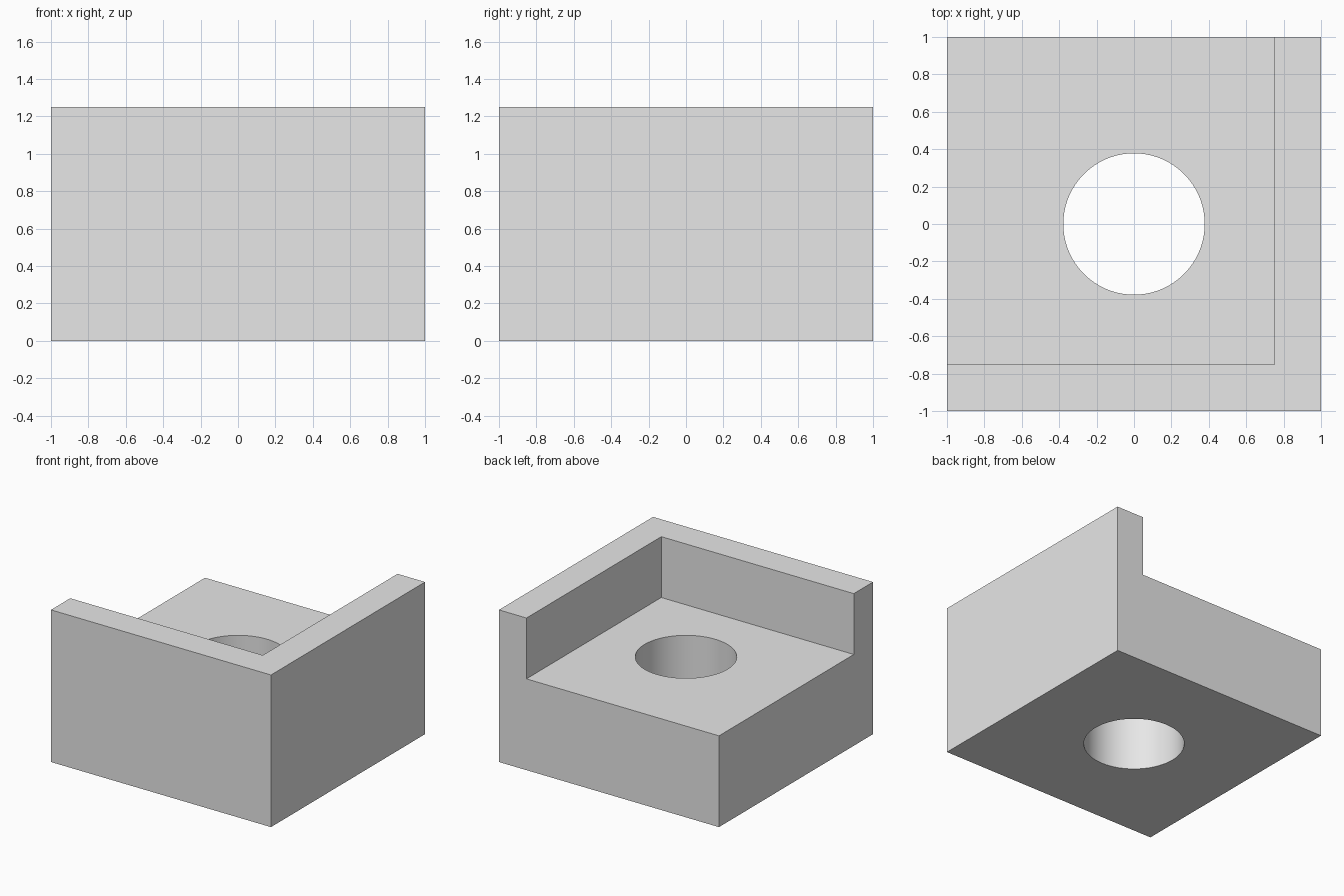
import bpy
import math

if "Cube" in bpy.data.objects:
    bpy.data.objects.remove(bpy.data.objects["Cube"])

grey = bpy.data.materials.new("light grey")
grey.diffuse_color = (0.8, 0.8, 0.8, 1)
grey.use_nodes = True
grey.node_tree.nodes["Principled BSDF"].inputs["Base Color"].default_value = grey.diffuse_color


def box(name, lo, hi):
    centre = [(a + b) / 2 for a, b in zip(lo, hi)]
    bpy.ops.mesh.primitive_cube_add(size=1, location=centre)
    ob = bpy.context.object
    ob.name = name
    ob.scale = [b - a for a, b in zip(lo, hi)]
    bpy.ops.object.transform_apply(location=True, rotation=False, scale=True)
    ob.data.materials.append(grey)
    return ob


def cut(target, cutter):
    mod = target.modifiers.new("cut", 'BOOLEAN')
    mod.operation = 'DIFFERENCE'
    mod.solver = 'EXACT'
    mod.object = cutter
    bpy.context.view_layer.objects.active = target
    bpy.ops.object.modifier_apply(modifier=mod.name)
    bpy.data.objects.remove(cutter)


# Solid block
block = box("corner_block", (-1, -1, 0), (1, 1, 1.25))

# Pocket that leaves walls along the front and right, open at back and left
cut(block, box("pocket_cutter", (-1.5, -0.75, 0.75), (0.75, 1.5, 1.75)))

# Round hole through the floor
bpy.ops.mesh.primitive_cylinder_add(vertices=96, radius=0.378, depth=3, location=(0, 0, 0.5))
hole = bpy.context.object
hole.name = "hole_cutter"
hole.data.materials.append(grey)
cut(block, hole)

# Smooth hole wall, sharp block edges
bpy.ops.object.select_all(action='DESELECT')
block.select_set(True)
bpy.context.view_layer.objects.active = block
bpy.ops.object.shade_smooth_by_angle(angle=math.radians(30))
